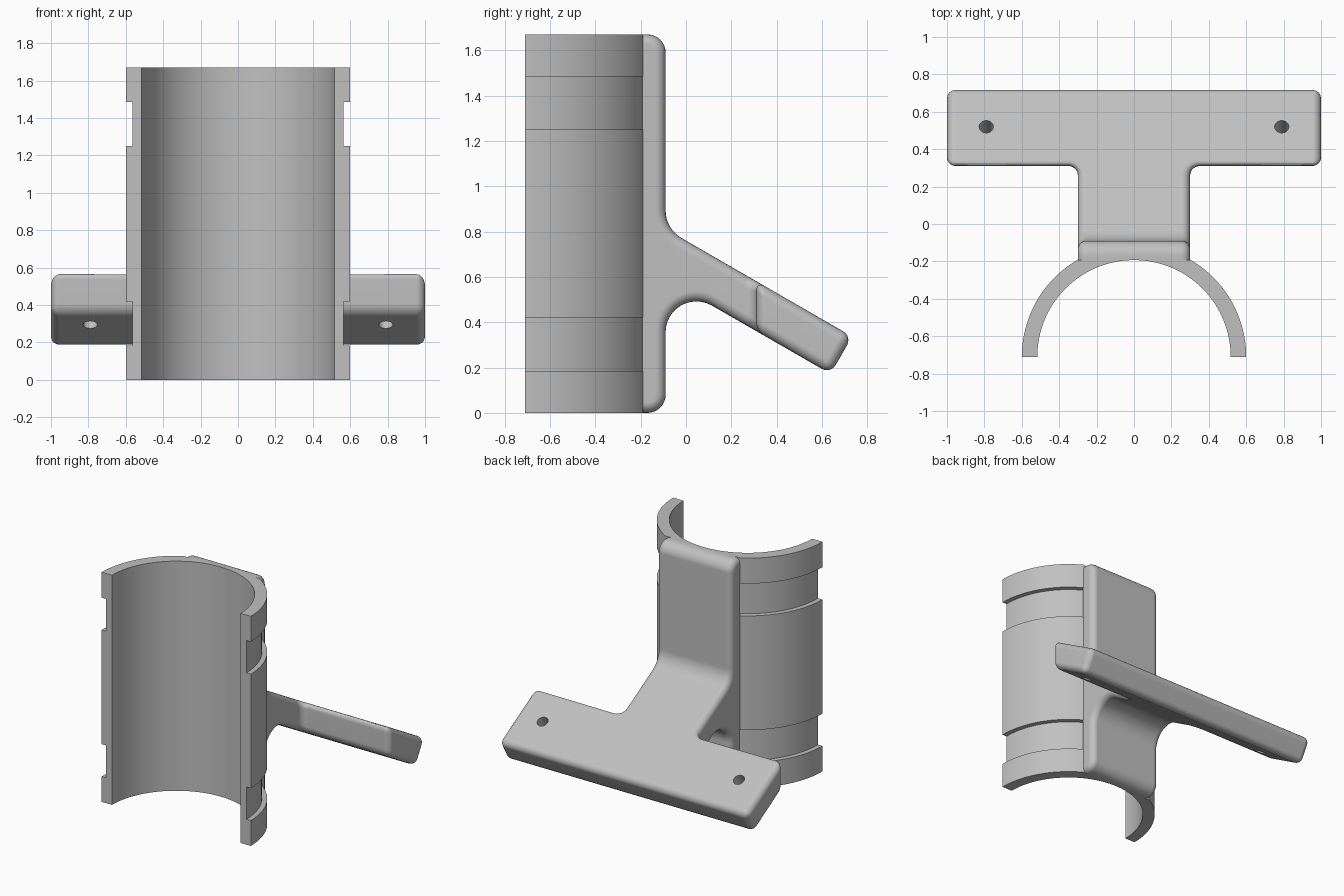
import bpy, bmesh
from math import sin, cos, radians, pi
from mathutils import Matrix, Vector

cube = bpy.data.objects.get("Cube")
if cube:
    bpy.data.objects.remove(cube, do_unlink=True)

grey = bpy.data.materials.new("plain_grey")
grey.use_nodes = True
colour = (0.53, 0.53, 0.53, 1)
grey.diffuse_color = colour
grey.node_tree.nodes["Principled BSDF"].inputs["Base Color"].default_value = colour

HEIGHT = 1.67
FRONT = -0.193      # front of the spine plate
CENTRE_Y = -0.71    # axis of the half sleeve


def arc(cx, cy, r, a0, a1, n=8):
    angles = [radians(a0 + (a1 - a0) * i / n) for i in range(n + 1)]
    return [(cx + r * cos(a), cy + r * sin(a)) for a in angles]


def make_object(name, bm):
    bmesh.ops.recalc_face_normals(bm, faces=bm.faces)
    mesh = bpy.data.meshes.new(name)
    bm.to_mesh(mesh)
    bm.free()
    mesh.materials.append(grey)
    obj = bpy.data.objects.new(name, mesh)
    bpy.context.collection.objects.link(obj)
    return obj


def prism(name, points, place, direction):
    bm = bmesh.new()
    face = bm.faces.new([bm.verts.new(place(a, b)) for a, b in points])
    new = bmesh.ops.extrude_face_region(bm, geom=[face])["geom"]
    moved = [v for v in new if isinstance(v, bmesh.types.BMVert)]
    bmesh.ops.translate(bm, verts=moved, vec=direction)
    return make_object(name, bm)


def activate(obj):
    bpy.ops.object.select_all(action='DESELECT')
    obj.select_set(True)
    bpy.context.view_layer.objects.active = obj


def boolean(obj, cutter, operation):
    mod = obj.modifiers.new("cut", 'BOOLEAN')
    mod.operation, mod.solver, mod.object = operation, 'EXACT', cutter
    activate(obj)
    bpy.ops.object.modifier_apply(modifier=mod.name)
    bpy.data.objects.remove(cutter, do_unlink=True)


def finish(obj):
    activate(obj)
    bpy.ops.object.shade_smooth_by_angle(angle=radians(30))
    mod = obj.modifiers.new("flat_normals", 'WEIGHTED_NORMAL')
    mod.keep_sharp = True


# Half sleeve: grooved wall section swept through half a turn
INNER, OUTER, GROOVE = 0.517, 0.6, 0.565
section = [(INNER, 0), (OUTER, 0)]
for low, high in ((0.185, 0.42), (1.25, 1.485)):
    section += [(OUTER, low), (GROOVE, low), (GROOVE, high), (OUTER, high)]
section += [(OUTER, HEIGHT), (INNER, HEIGHT)]

bm = bmesh.new()
STEPS = 64
rings = []
for i in range(STEPS + 1):
    a = pi * i / STEPS
    rings.append([bm.verts.new((r * cos(a), CENTRE_Y + r * sin(a), z)) for r, z in section])
for one, two in zip(rings, rings[1:]):
    for j in range(len(section)):
        k = (j + 1) % len(section)
        bm.faces.new((one[j], one[k], two[k], two[j]))
bm.faces.new(rings[0])
bm.faces.new(rings[-1])
sleeve = make_object("half_sleeve", bm)

# Clear the sleeve where the spine plate sits
bm = bmesh.new()
bmesh.ops.create_cube(bm, size=1, matrix=Matrix.Translation((0, FRONT + 0.5, 1))
                      @ Matrix.Diagonal((0.598, 1, 4, 1)))
boolean(sleeve, make_object("plate_cutter", bm), 'DIFFERENCE')
finish(sleeve)

# Spine plate and sloping arm: side profile trimmed by a T outline
side = [(FRONT, 0)]
side += arc(-0.17, 0.08, 0.08, -90, 0)
side += arc(0.046, 0.356, 0.136, 180, 60, 12)
side += [(0.638, 0.172), (0.733, 0.337)]
side += arc(0.05, 0.893, 0.14, 240, 180)
side += arc(-0.17, HEIGHT - 0.08, 0.08, 0, 90)
side += [(FRONT, HEIGHT)]
bracket = prism("plate_and_arm", side, lambda y, z: (-1.2, y, z), (2.4, 0, 0))

half = [(0.3, -0.4)] + arc(0.35, 0.26, 0.05, 180, 90, 6) + [(1, 0.31), (1, 0.9)]
outline = half + [(-x, y) for x, y in reversed(half)]
boolean(bracket, prism("outline_cutter", outline, lambda x, y: (x, y, -0.5), (0, 0, 3)), 'INTERSECT')

# Round all outer edges except those against the sleeve
bm = bmesh.new()
bm.from_mesh(bracket.data)
bmesh.ops.remove_doubles(bm, verts=bm.verts, dist=0.0001)
bmesh.ops.dissolve_limit(bm, angle_limit=0.01, verts=bm.verts, edges=bm.edges)
rim = [e for e in bm.edges if len(e.link_faces) == 2 and e.is_convex
       and e.calc_face_angle() > 0.5
       and max(v.co.y for v in e.verts) > FRONT + 0.005]
bmesh.ops.bevel(bm, geom=rim, offset=0.045, offset_type='OFFSET', segments=5,
                profile=0.5, affect='EDGES', clamp_overlap=False)
bm.to_mesh(bracket.data)
bm.free()

# Screw holes square to the sloping bar
for x in (-0.79, 0.79):
    bm = bmesh.new()
    bmesh.ops.create_cone(bm, cap_ends=True, segments=32, radius1=0.038, radius2=0.038, depth=0.6,
                          matrix=Matrix.Translation(Vector((x, 0.473, 0.378)))
                          @ Matrix.Rotation(radians(-30), 4, 'X'))
    boolean(bracket, make_object("hole_cutter", bm), 'DIFFERENCE')
finish(bracket)
